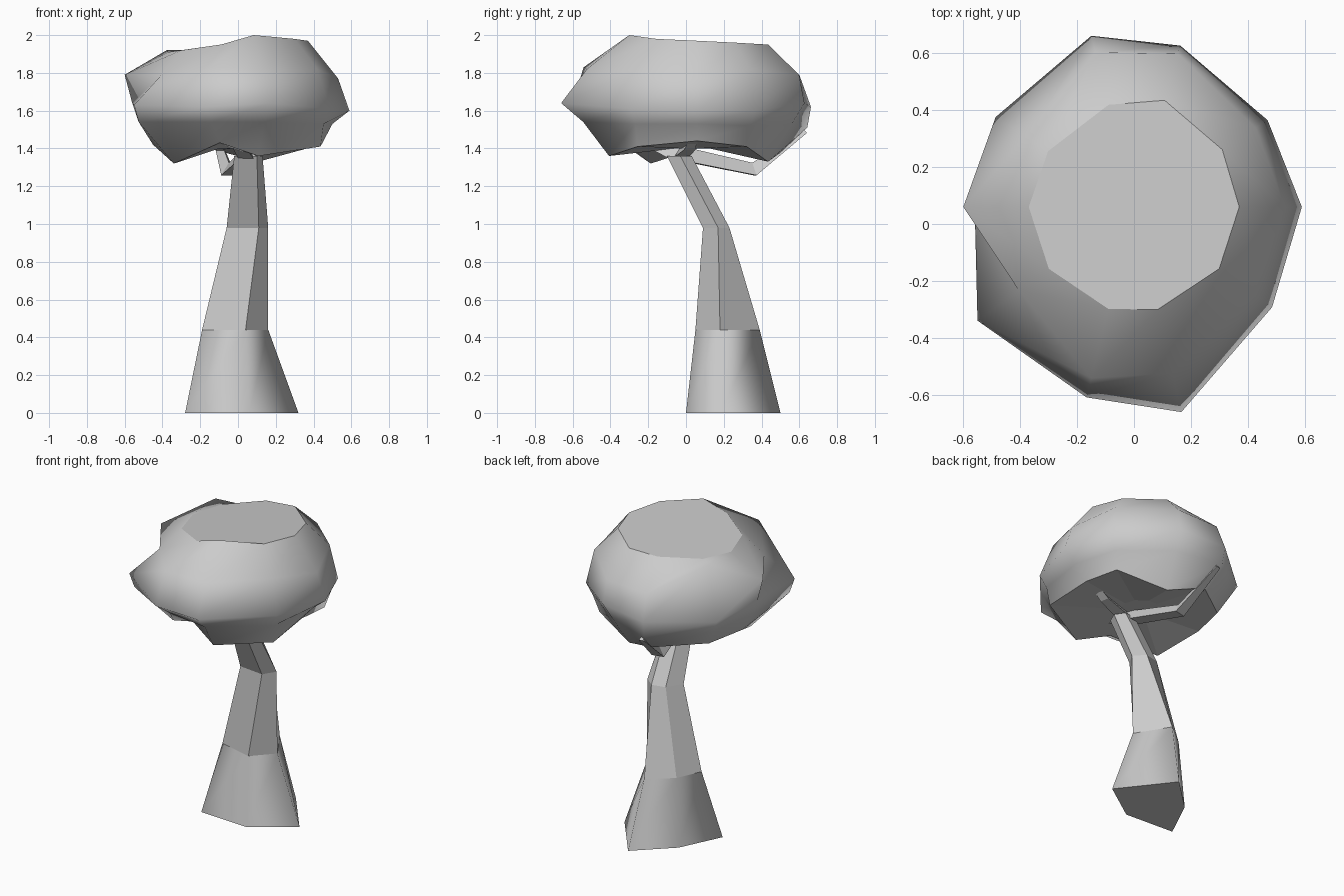
import bpy
from math import cos, sin, tau, radians
from mathutils import Vector

if "Cube" in bpy.data.objects:
    bpy.data.objects.remove(bpy.data.objects["Cube"])


def loft(name, rings, smooth_from=None):
    """Skin equal-sized rings of points, cap both ends, smooth the bands from a given one up."""
    n = len(rings[0])
    verts = [p for r in rings for p in r]
    faces = [(k * n + i, k * n + (i + 1) % n, (k + 1) * n + (i + 1) % n, (k + 1) * n + i)
             for k in range(len(rings) - 1) for i in range(n)]
    faces.append(tuple(reversed(range(n))))
    faces.append(tuple(range(len(verts) - n, len(verts))))
    me = bpy.data.meshes.new(name)
    me.from_pydata(verts, [], faces)
    ob = bpy.data.objects.new(name, me)
    bpy.context.collection.objects.link(ob)
    for p in me.polygons:
        p.use_smooth = (smooth_from is not None and p.index >= smooth_from * n
                        and p.index < len(faces) - 2)
    return ob


def at_height(z, pts):
    return [(x, y, z) for x, y in pts]


# Five-sided trunk sections
foot = at_height(0, [(.06, 0), (.32, .18), (.07, .5), (-.15, .29), (-.28, .02)])
knee = at_height(.44, [(.04, .05), (.16, .18), (.03, .39), (-.12, .27), (-.19, .11)])
bend = at_height(.98, [(.11, .09), (.16, .17), (.09, .23), (0, .21), (-.06, .11)])
neck = at_height(1.36, [(.10, -.10), (.13, -.03), (.09, .03), (.01, .02), (-.02, -.07)])
loft("trunk_base", [foot, knee], 0)
loft("trunk", [knee, bend, neck])


# Three-sided branches
def branch(name, path):
    rings = []
    for i, (p, r) in enumerate(path):
        a = Vector(path[max(i - 1, 0)][0])
        b = Vector(path[min(i + 1, len(path) - 1)][0])
        d = (b - a).normalized()
        side = d.cross(Vector((0, 0, 1))).normalized()
        up = side.cross(d)
        rings.append([Vector(p) + r * (side * cos(tau * k / 3 + tau / 4)
                                       + up * sin(tau * k / 3 + tau / 4)) for k in range(3)])
    loft(name, rings)


branch("back_branch", [((.04, -.02, 1.36), .05), ((-.05, .36, 1.28), .045), ((-.12, .63, 1.49), .02)])
branch("right_branch", [((.06, -.02, 1.38), .045), ((.24, .02, 1.41), .035), ((.47, .06, 1.54), .015)])
branch("front_branch", [((.05, -.05, 1.36), .05), ((-.12, -.60, 1.63), .02)])

# Lumpy ten-sided foliage: (radius, height) per corner, ring by ring
angles = [radians(a) for a in (0, 33, 74, 104, 147, 180, 216, 256, 283, 324)]
low = [(.42, 1.44), (.48, 1.41), (.39, 1.33), (.47, 1.39), (.46, 1.41),
       (.45, 1.42), (.42, 1.32), (.40, 1.43), (.48, 1.36), (.54, 1.41)]
under = [(.50, 1.53), (.52, 1.52), (.52, 1.53), (.60, 1.51), (.53, 1.52),
         (.53, 1.55), (.65, 1.54), (.58, 1.54), (.62, 1.54), (.56, 1.53)]
mid = [(.59, 1.60), (.56, 1.60), (.59, 1.64), (.62, 1.62), (.58, 1.60),
       (.56, 1.64), (.68, 1.63), (.69, 1.62), (.74, 1.64), (.60, 1.61)]
high = [(.53, 1.77), (.51, 1.82), (.56, 1.79), (.56, 1.78), (.45, 1.92),
        (.60, 1.79), (.50, 1.79), (.62, 1.83), (.60, 1.82), (.52, 1.82)]
top = [(.37, 1.97), (.37, 1.96), (.39, 1.95), (.37, 1.94), (.36, 1.92),
       (.37, 1.91), (.37, 1.92), (.37, 1.95), (.37, 2.0), (.37, 1.98)]
bottom = [(.12, 1.40)] * 10
loft("foliage", [[(r * cos(a), .06 + r * sin(a), z) for a, (r, z) in zip(angles, ring)]
                 for ring in (bottom, low, under, mid, high, top)], 1)
